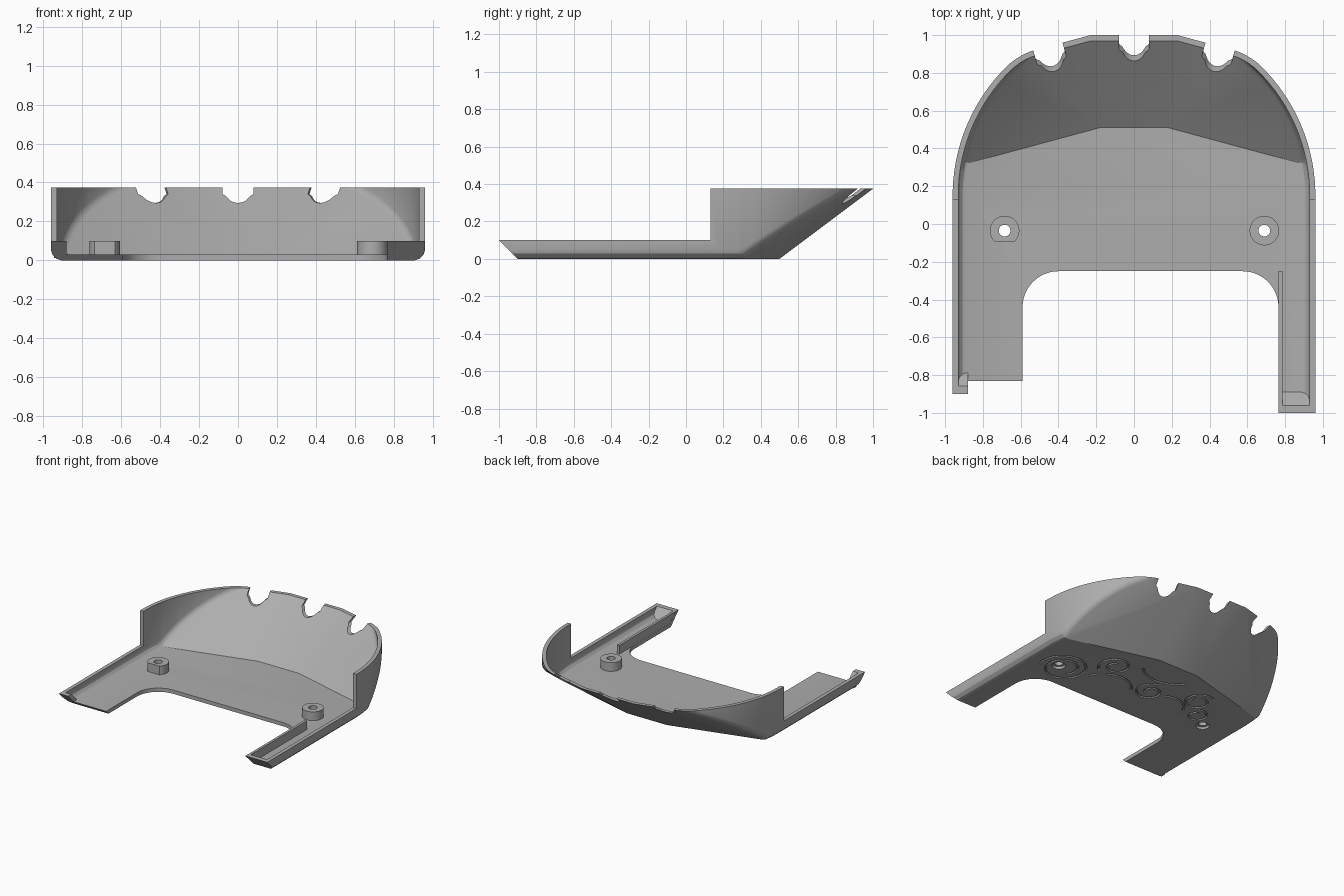
import bpy, bmesh, math
from mathutils import Vector

if "Cube" in bpy.data.objects:
    bpy.data.objects.remove(bpy.data.objects["Cube"])

grey = bpy.data.materials.new("light_grey")
grey.diffuse_color = (0.42, 0.42, 0.42, 1)
grey.use_nodes = True
grey.node_tree.nodes["Principled BSDF"].inputs["Base Color"].default_value = grey.diffuse_color


def finish(bm, name):
    bmesh.ops.recalc_face_normals(bm, faces=bm.faces)
    me = bpy.data.meshes.new(name)
    bm.to_mesh(me)
    bm.free()
    ob = bpy.data.objects.new(name, me)
    bpy.context.collection.objects.link(ob)
    me.materials.append(grey)
    return ob


def prism(name, pts, lo, hi, axis="z"):
    """Extrude a 2D outline along an axis."""
    place = {"x": lambda a, b, t: (t, a, b),
             "y": lambda a, b, t: (a, t, b),
             "z": lambda a, b, t: (a, b, t)}[axis]
    bm = bmesh.new()
    low = [bm.verts.new(place(a, b, lo)) for a, b in pts]
    high = [bm.verts.new(place(a, b, hi)) for a, b in pts]
    bm.faces.new(low)
    bm.faces.new(high)
    for i in range(len(pts)):
        j = (i + 1) % len(pts)
        bm.faces.new((low[i], low[j], high[j], high[i]))
    return finish(bm, name)


def arc(cx, cy, r, a0, a1, n):
    return [(cx + r * math.cos(math.radians(a0 + (a1 - a0) * i / n)),
             cy + r * math.sin(math.radians(a0 + (a1 - a0) * i / n))) for i in range(n + 1)]


def disc(name, x, y, r, lo, hi):
    return prism(name, arc(x, y, r, 0, 352.5, 47), lo, hi)


def rect(a0, a1, b0, b1):
    return [(a0, b0), (a1, b0), (a1, b1), (a0, b1)]


def cut(ob, tool):
    m = ob.modifiers.new("cut", "BOOLEAN")
    m.operation, m.solver, m.object = "DIFFERENCE", "EXACT", tool
    bpy.context.view_layer.objects.active = ob
    bpy.ops.object.modifier_apply(modifier=m.name)
    bpy.data.objects.remove(tool)


def tray_solid(name, radius, floor, inset, end, top, blend):
    """Convex tray body: round wall, floor, three slopes and blended lower edges."""
    walls = []
    for i in range(57):
        a = math.pi * i / 56
        n = Vector((math.cos(a), math.sin(a), 0))
        walls.append((n, radius + 0.15 * n.y))
    lower = [(Vector((0, 0, -1)), -floor), (Vector((0, 0.6, -0.8)), 0.3 - inset)]
    for s in (1, -1):
        p = Vector((0.18 * s, 0.5, 0))
        n = (Vector((0.92 * s, 0.3, 0)) - p).cross(Vector((0.23 * s, 1, 0.375)) - p)
        n = n.normalized() * (-s)
        lower.append((n, n.dot(p) - inset))
    planes = walls + lower + [(Vector((0, 0, 1)), top),
                              (Vector((0, -1, -1)).normalized(), -end / math.sqrt(2))]
    for a, da in walls:
        for b, db in lower:
            if a.x * b.x < -1e-6:
                continue
            for t in (0.25, 0.5, 0.75):
                v = a * (1 - t) + b * t
                k = v.length
                d = ((1 - t) * (da - blend) + t * (db - blend)) / k + blend
                planes.append((v / k, d))
    bm = bmesh.new()
    bmesh.ops.create_cube(bm, size=6)
    for n, d in planes:
        res = bmesh.ops.bisect_plane(bm, geom=bm.verts[:] + bm.edges[:] + bm.faces[:], dist=1e-6,
                                     plane_co=n * d, plane_no=n, clear_outer=True)
        edges = [e for e in res["geom_cut"] if isinstance(e, bmesh.types.BMEdge) and e.is_boundary]
        if edges:
            bmesh.ops.holes_fill(bm, edges=edges, sides=0)
    bmesh.ops.remove_doubles(bm, verts=bm.verts, dist=1e-5)
    return finish(bm, name)


# Tray shell, hollowed and trimmed
shell = tray_solid("tray_shell", 0.96, 0, 0, -0.9, 0.375, 0.06)
cut(shell, tray_solid("hollow", 0.93, 0.03, 0.018, -0.86, 1, 0.05))
cut(shell, prism("arm_height_trim", rect(-2, 0.13, 0.1, 1), -2, 2, "x"))
opening = ([(-0.59, -1.5)] + arc(-0.4, -0.44, 0.19, 180, 90, 12)
           + arc(0.575, -0.44, 0.19, 90, 0, 12) + [(0.765, -1.5)])
cut(shell, prism("front_opening", opening, -1, 1))
cut(shell, prism("short_arm_trim", [(-2, -1), (0.2, -1), (-1.8, 1), (-2, 1)], -2, 0, "x"))

# Rim notches
notch = ([(0.08, 0.5), (0.08, 0.34), (0.062, 0.33)]
         + arc(0, 0.365, 0.07, -40, -140, 10) + [(-0.062, 0.33), (-0.08, 0.34), (-0.08, 0.5)])
for x, y, turn in ((0, 0.9, 0), (0.445, 0.9, -15), (-0.445, 0.9, 15)):
    tool = prism("notch", notch, -0.3, 0.3, "y")
    tool.location = (x, y, 0)
    tool.rotation_euler.z = math.radians(turn)
    bpy.context.view_layer.update()
    cut(shell, tool)

# Screw bosses over recessed holes
bosses = []
for name, x in (("left_boss", -0.685), ("right_boss", 0.69)):
    cut(shell, disc("recess", x, -0.035, 0.05, -1, 0.06))
    boss = disc(name, x, -0.035, 0.078, 0.02, 0.1)
    cut(boss, disc("screw_hole", x, -0.035, 0.031, -1, 1))
    bosses.append(boss)
cut(bosses[0], prism("boss_flat", rect(-1, 0, -0.3, -0.093), -1, 1))

# Long arm inner lip and short arm end stop
prism("long_arm_lip", [(-0.25, 0.01), (-0.9, 0.01), (-0.99, 0.1), (-0.25, 0.1)], 0.766, 0.786, "x")
prism("short_arm_stop", [(-0.811, 0.012), (-0.77, 0.012), (-0.858, 0.1), (-0.899, 0.1)], -0.945, -0.88, "x")


# Engraved scrollwork under the floor
def groove(pts):
    cu = bpy.data.curves.new("groove", "CURVE")
    cu.dimensions = "3D"
    cu.bevel_depth, cu.bevel_resolution, cu.use_fill_caps = 0.009, 1, True
    sp = cu.splines.new("POLY")
    sp.points.add(len(pts) - 1)
    for p, (x, y) in zip(sp.points, pts):
        p.co = (x, y, 0.001, 1)
    ob = bpy.data.objects.new("groove", cu)
    bpy.context.collection.objects.link(ob)
    me = bpy.data.meshes.new_from_object(ob.evaluated_get(bpy.context.evaluated_depsgraph_get()))
    bpy.data.objects.remove(ob)
    tool = bpy.data.objects.new("groove_tool", me)
    bpy.context.collection.objects.link(tool)
    bpy.context.view_layer.update()
    cut(shell, tool)


def scroll(cx, cy, r0, r1, start, sweep):
    pts = []
    for i in range(41):
        a = math.radians(start + sweep * i / 40)
        r = r0 + (r1 - r0) * i / 40
        pts.append((cx + r * math.cos(a), cy + r * math.sin(a)))
    groove(pts)


scroll(0.64, -0.04, 0.19, 0.09, -20, 600)
scroll(0.36, 0.22, 0.13, 0.04, -60, 500)
scroll(-0.07, 0.1, 0.12, 0.04, 80, -480)
scroll(-0.44, 0.21, 0.12, 0.04, 120, -500)
scroll(-0.55, 0.05, 0.09, 0.03, 60, 420)
scroll(0.22, -0.08, 0.22, 0.2, 20, 130)
scroll(0.02, 0.5, 0.26, 0.24, 215, 100)
scroll(-0.27, -0.01, 0.15, 0.17, 60, 110)

for ob in bpy.data.objects:
    ob.select_set(True)
bpy.context.view_layer.objects.active = shell
bpy.ops.object.shade_smooth_by_angle(angle=math.radians(25))
